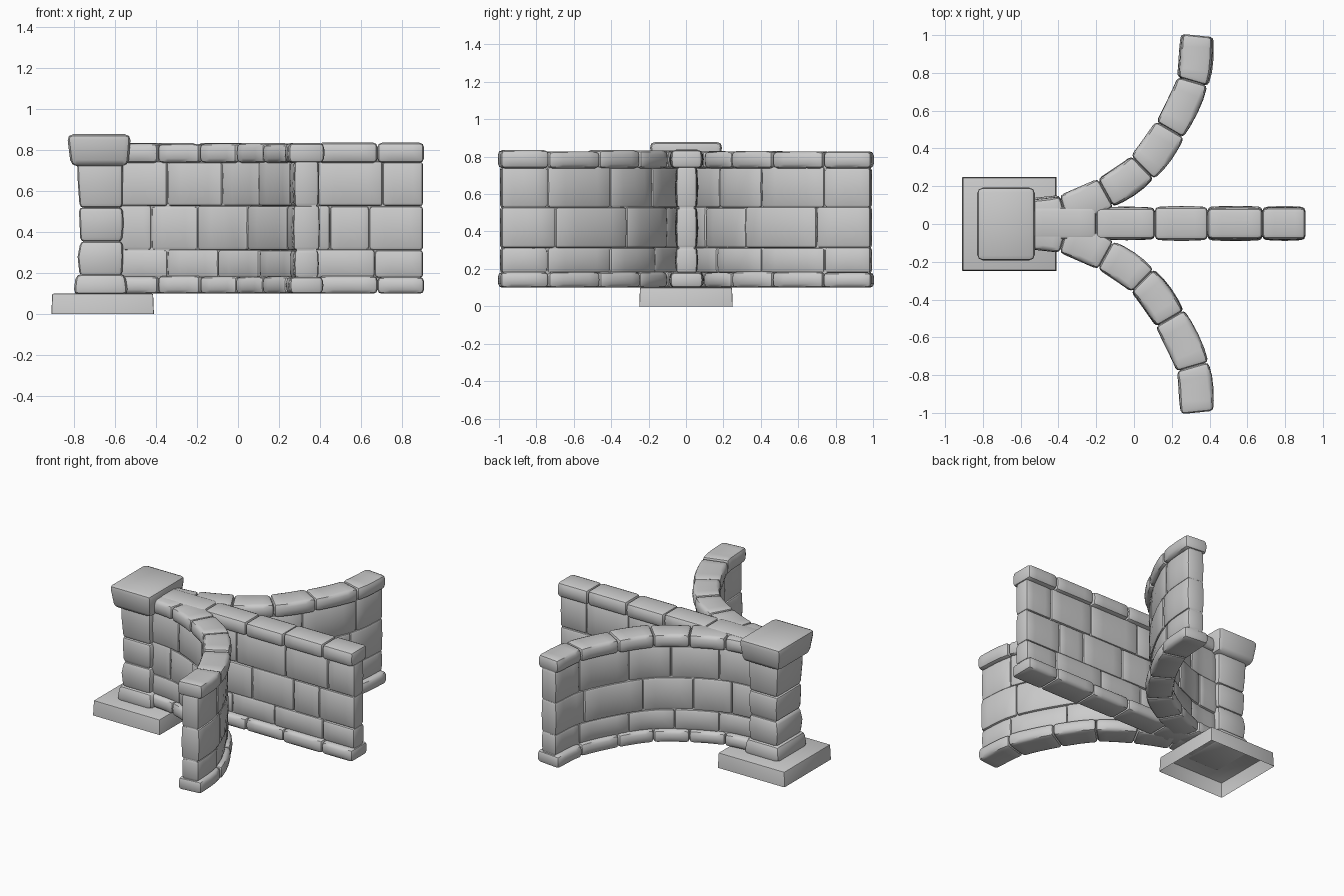
import bpy, bmesh, math, random
from mathutils import Vector

if "Cube" in bpy.data.objects:
    bpy.data.objects.remove(bpy.data.objects["Cube"])

random.seed(4)


def curve_point(pts, u):
    """Catmull-Rom position on the path, u counted in control points."""
    p = [2 * pts[0] - pts[1]] + pts + [2 * pts[-1] - pts[-2]]
    i = max(0, min(int(u), len(pts) - 2))
    t = u - i
    a, b, c, d = p[i:i + 4]
    return 0.5 * (2 * b + (c - a) * t + (2 * a - 5 * b + 4 * c - d) * t ** 2
                  + (3 * b - a - 3 * c + d) * t ** 3)


def skin(bm, rings):
    """Closed stone from a list of rings of points."""
    vs = [[bm.verts.new(p) for p in r] for r in rings]
    n = len(vs[0])
    faces = [bm.faces.new(vs[0]), bm.faces.new(vs[-1])]
    for r, q in zip(vs, vs[1:]):
        for k in range(n):
            faces.append(bm.faces.new((r[k], r[(k + 1) % n], q[(k + 1) % n], q[k])))
    bmesh.ops.recalc_face_normals(bm, faces=faces)


def finish(name, bm, bevel):
    if bevel:
        sharp = [e for e in bm.edges if len(e.link_faces) == 2 and e.calc_face_angle() > 0.7]
        bmesh.ops.bevel(bm, geom=sharp, offset=bevel, segments=2, profile=0.5,
                        affect='EDGES', clamp_overlap=True)
    me = bpy.data.meshes.new(name)
    bm.to_mesh(me)
    bm.free()
    ob = bpy.data.objects.new(name, me)
    bpy.context.collection.objects.link(ob)
    bpy.ops.object.select_all(action='DESELECT')
    ob.select_set(True)
    bpy.context.view_layer.objects.active = ob
    bpy.ops.object.shade_smooth_by_angle(angle=math.radians(40))
    return ob


def course(name, pts, joints, hw, z0, z1, bevel=0.016, steps=4, bulge=0.007, vary=0.004):
    """One row of stones swept along a path between the joints."""
    bm = bmesh.new()
    for u0, u1 in zip(joints, joints[1:]):
        w = hw + random.uniform(-vary, vary)
        top = z1 + random.uniform(-vary, vary)
        rings = []
        for k in range(steps + 1):
            f = k / steps
            u = u0 + (u1 - u0) * f
            c = curve_point(pts, u)
            t = (curve_point(pts, u + 0.01) - curve_point(pts, u - 0.01)).normalized()
            nrm = Vector((-t.y, t.x))
            b = bulge * (0.3 + 0.7 * math.sin(math.pi * f))
            zm = (z0 + top) / 2
            prof = [(-w, z0), (w, z0), (w + b, zm), (w, top), (-w, top), (-w - b, zm)]
            rings.append([(c.x + nrm.x * o, c.y + nrm.y * o, z) for o, z in prof])
        skin(bm, rings)
    return finish(name, bm, bevel)


def wall(name, pts, hw, rows, coping_hw, top):
    n = len(pts) - 1
    course(name + "_footing", pts, list(range(n + 1)), coping_hw, 0.10, 0.183, 0.02)
    for i, joints in enumerate(rows):
        z0, z1 = [(0.178, 0.315), (0.312, 0.53), (0.527, 0.745)][i]
        course(f"{name}_row_{i + 1}", pts, joints, hw, z0, z1)
    course(name + "_coping", pts, list(range(n + 1)), coping_hw, 0.738, top, 0.022)
    # mortar core behind the joints
    course(name + "_core", pts, [0.02, n - 0.05], hw - 0.012, 0.12, top - 0.02, 0, 24, 0, 0)


# straight wall
straight = [Vector((x, 0.003)) for x in (-0.58, -0.2, 0.11, 0.39, 0.68, 0.907)]
wall("straight_wall", straight, 0.053,
     [[0, 0.7, 1.6, 2.7, 3.95, 4.98],
      [0, 0.4, 1.3, 2.1, 3.2, 3.85, 4.98],
      [0, 0.7, 1.7, 3.0, 4.1, 4.98]], 0.083, 0.836)

# two mirrored curved walls
arc = [(-0.58, 0.04), (-0.37, 0.07), (-0.15, 0.165), (0.045, 0.30),
       (0.19, 0.50), (0.31, 0.755), (0.335, 0.998)]
for side, s in (("rear", 1), ("front", -1)):
    wall(side + "_curved_wall", [Vector((x, s * y)) for x, y in arc], 0.06,
         [[0, 1.2, 2.4, 3.7, 5.0, 5.97],
          [0, 0.8, 1.9, 3.3, 4.85, 5.97],
          [0, 1.2, 2.5, 3.7, 5.0, 5.97]], 0.082, 0.831)


# pillar stones: stacked rectangles (x0, x1, half depth, z)
def block(name, sections, bevel):
    bm = bmesh.new()
    skin(bm, [[(x0, -d, z), (x1, -d, z), (x1, d, z), (x0, d, z)]
              for x0, x1, d, z in sections])
    return finish(name, bm, bevel)


block("pillar_base_stone", [(-0.803, -0.535, 0.162, 0.095), (-0.79, -0.55, 0.15, 0.197)], 0.028)
block("pillar_stone_1", [(-0.772, -0.565, 0.135, 0.185), (-0.782, -0.56, 0.14, 0.28),
                         (-0.768, -0.562, 0.132, 0.357)], 0.022)
block("pillar_stone_2", [(-0.77, -0.565, 0.132, 0.353), (-0.772, -0.558, 0.138, 0.44),
                         (-0.777, -0.562, 0.136, 0.522)], 0.022)
block("pillar_stone_3", [(-0.772, -0.562, 0.134, 0.518), (-0.781, -0.562, 0.14, 0.64),
                         (-0.785, -0.56, 0.14, 0.75)], 0.022)
block("pillar_core", [(-0.755, -0.58, 0.12, 0.15), (-0.755, -0.58, 0.12, 0.78)], 0)
block("pillar_cap", [(-0.815, -0.535, 0.172, 0.722), (-0.834, -0.522, 0.197, 0.878)], 0.03)

# plinth, hollow and open underneath
bm = bmesh.new()
skin(bm, [[(-0.66 + sx * h, sy * h, z) for sx, sy in ((-1, -1), (1, -1), (1, 1), (-1, 1))]
          for h, z in ((0.25, 0.0), (0.246, 0.10))])
bottom = [f for f in bm.faces if f.calc_center_median().z < 0.01]
bmesh.ops.delete(bm, geom=bottom, context='FACES')
finish("plinth", bm, 0.006)
